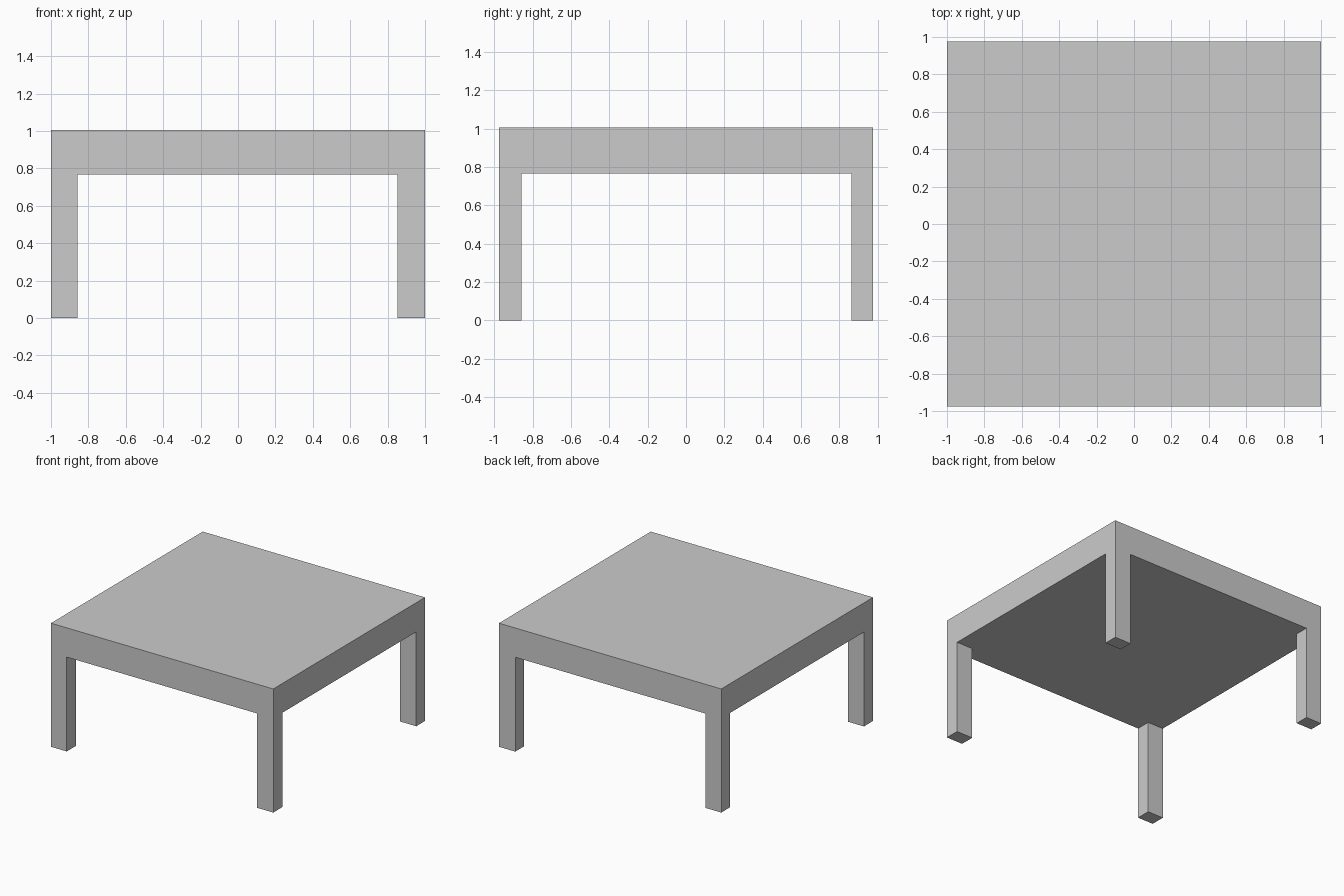
import bpy, bmesh

if "Cube" in bpy.data.objects:
    bpy.data.objects.remove(bpy.data.objects["Cube"])

# Table: a 3 x 3 slab whose corner cells are extruded down into legs
XS = [-1.0, -0.858, 0.853, 1.0]
YS = [-0.975, -0.858, 0.862, 0.975]
UNDERSIDE, TOP = 0.767, 1.005

bm = bmesh.new()

# Underside grid, facing down
grid = [[bm.verts.new((x, y, UNDERSIDE)) for y in YS] for x in XS]
cells = {}
for i in range(3):
    for j in range(3):
        cells[i, j] = bm.faces.new((grid[i][j], grid[i][j + 1],
                                    grid[i + 1][j + 1], grid[i + 1][j]))


def extrude_to(faces, z):
    """Extrude faces straight to height z, returning the new cap faces."""
    out = bmesh.ops.extrude_face_region(bm, geom=faces)["geom"]
    for v in out:
        if isinstance(v, bmesh.types.BMVert):
            v.co.z = z


# Slab: keep the underside and raise a copy of it as the table top
extrude_keep = bmesh.ops.extrude_face_region(
    bm, geom=list(cells.values()), use_keep_orig=True)["geom"]
for v in extrude_keep:
    if isinstance(v, bmesh.types.BMVert):
        v.co.z = TOP

# Legs: pull each corner cell down to the floor
for i in (0, 2):
    for j in (0, 2):
        extrude_to([cells[i, j]], 0.0)

# Merge coplanar faces so legs and apron read as one surface
bmesh.ops.recalc_face_normals(bm, faces=bm.faces)
bmesh.ops.dissolve_limit(bm, angle_limit=0.01, verts=bm.verts, edges=bm.edges)

mesh = bpy.data.meshes.new("table")
bm.to_mesh(mesh)
bm.free()
bpy.context.collection.objects.link(bpy.data.objects.new("table", mesh))
